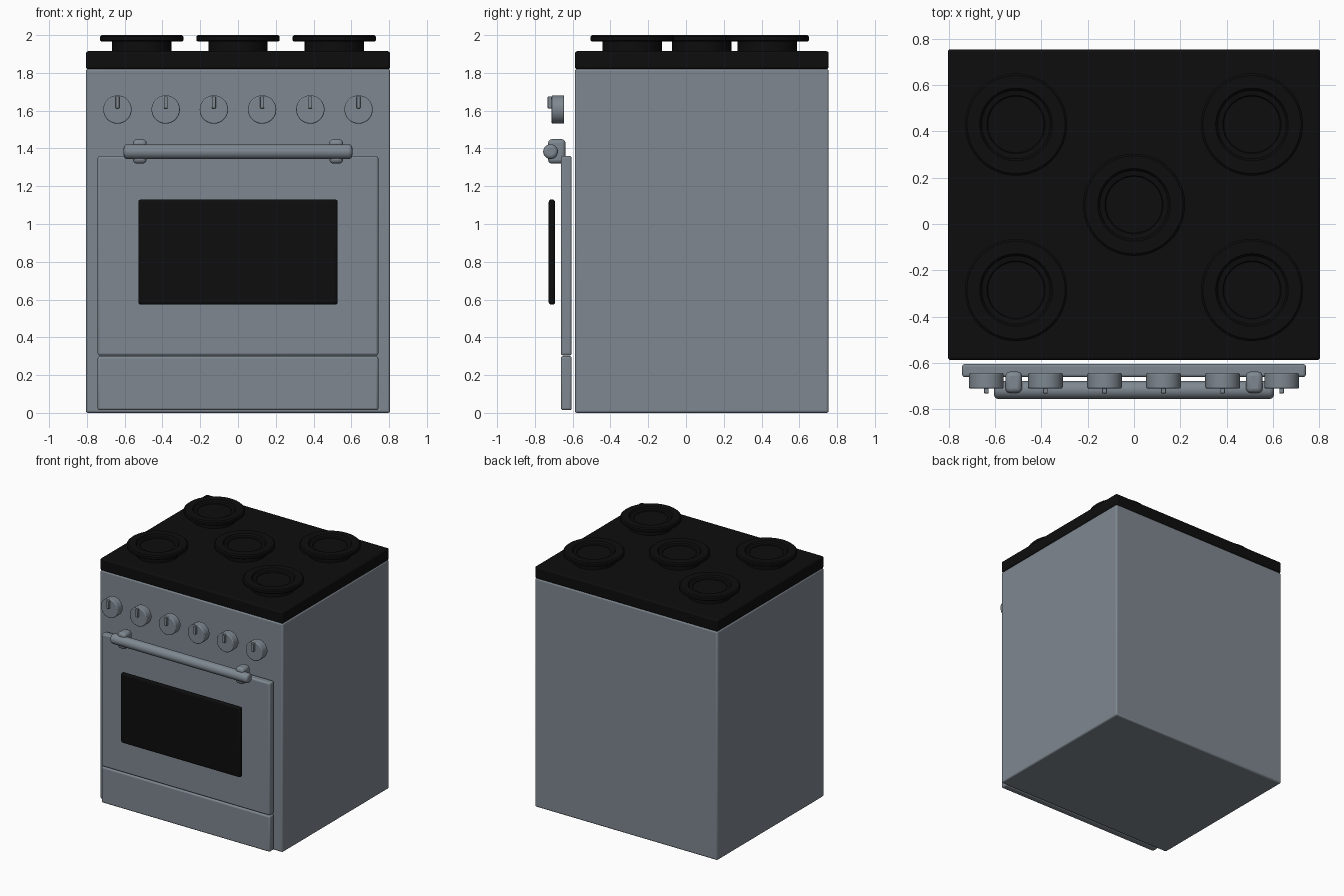
import bpy, bmesh, math
from mathutils import Matrix

cube = bpy.data.objects.get("Cube")
if cube:
    bpy.data.objects.remove(cube, do_unlink=True)


def material(name, color):
    m = bpy.data.materials.new(name)
    m.use_nodes = True
    m.diffuse_color = (*color, 1)
    m.node_tree.nodes["Principled BSDF"].inputs["Base Color"].default_value = (*color, 1)
    return m


STEEL = material("grey steel", (0.21, 0.245, 0.28))
BLACK = material("black enamel", (0.004, 0.004, 0.004))


def finish(name, bm, mat, bevel=0, segments=3):
    mesh = bpy.data.meshes.new(name)
    bmesh.ops.recalc_face_normals(bm, faces=bm.faces)
    bm.to_mesh(mesh)
    bm.free()
    mesh.materials.append(mat)
    obj = bpy.data.objects.new(name, mesh)
    bpy.context.collection.objects.link(obj)
    if bevel:
        mod = obj.modifiers.new("rounded edges", "BEVEL")
        mod.width, mod.segments = bevel, segments
        mod.limit_method = "ANGLE"
    bpy.ops.object.select_all(action="DESELECT")
    obj.select_set(True)
    bpy.context.view_layer.objects.active = obj
    bpy.ops.object.shade_smooth_by_angle(angle=math.radians(35))
    return obj


def box(name, x, y, z, mat, bevel):
    """Rounded box between (low, high) limits on each axis."""
    bm = bmesh.new()
    bmesh.ops.create_cube(bm, size=1)
    for v in bm.verts:
        v.co = [(lo + hi) / 2 + c * (hi - lo) for c, (lo, hi) in zip(v.co, (x, y, z))]
    return finish(name, bm, mat, bevel)


def cylinder(name, radius, depth, center, axis, mat, bevel, sides=48):
    bm = bmesh.new()
    turn = {"x": Matrix.Rotation(math.pi / 2, 4, "Y"),
            "y": Matrix.Rotation(math.pi / 2, 4, "X")}[axis]
    bmesh.ops.create_cone(bm, cap_ends=True, segments=sides, radius1=radius, radius2=radius,
                          depth=depth, matrix=Matrix.Translation(center) @ turn)
    return finish(name, bm, mat, bevel)


def lathe(name, profile, center, mat, sides=48):
    """Spin a closed or axis-touching (radius, z) profile around z."""
    bm = bmesh.new()
    verts = [bm.verts.new((r, 0, z)) for r, z in profile]
    edges = [bm.edges.new(pair) for pair in zip(verts, verts[1:])]
    bmesh.ops.spin(bm, geom=verts + edges, cent=(0, 0, 0), axis=(0, 0, 1),
                   angle=math.tau, steps=sides)
    bmesh.ops.remove_doubles(bm, verts=bm.verts, dist=0.0001)
    bmesh.ops.translate(bm, verts=bm.verts, vec=center)
    return finish(name, bm, mat)


# Cabinet and cooktop
W, FRONT, BACK = 0.805, -0.588, 0.755
box("cabinet", (-W, W), (FRONT, BACK), (0, 1.822), STEEL, 0.012)
box("cooktop", (-W, W), (FRONT, BACK), (1.82, 1.915), BLACK, 0.012)

# Door, drawer and window stand proud of the cabinet front
box("oven_door", (-0.743, 0.743), (-0.662, -0.605), (0.304, 1.36), STEEL, 0.012)
box("drawer", (-0.743, 0.743), (-0.662, -0.605), (0.014, 0.301), STEEL, 0.012)
box("oven_window", (-0.528, 0.528), (-0.727, -0.693), (0.573, 1.13), BLACK, 0.014)

# Handle bar on two brackets
cylinder("door_handle", 0.039, 1.21, (0, -0.717, 1.383), "x", STEEL, 0.018)
for side, s in (("left", 1), ("right", -1)):
    box(side + "_handle_bracket", (s * 0.52 - 0.036, s * 0.52 + 0.036),
        (-0.73, -0.638), (1.32, 1.449), STEEL, 0.02)

# Row of control knobs with pointers
for i in range(6):
    x = (i - 2.5) * 0.2553
    cylinder(f"knob_{i + 1}", 0.075, 0.066, (x, -0.678, 1.606), "y", STEEL, 0.006)
    box(f"knob_pointer_{i + 1}", (x - 0.01, x + 0.01), (-0.732, -0.70),
        (1.612, 1.676), STEEL, 0.003)

# Burners: pedestal with a wide, shallow dished plate
BURNER = [(0, 1.90), (0.157, 1.90), (0.157, 1.965), (0.212, 1.965), (0.221, 1.972),
          (0.221, 1.992), (0.212, 2.0), (0.157, 2.0), (0.148, 1.988), (0.126, 1.985),
          (0.122, 1.98), (0, 1.98)]
SPOTS = [(0, 0.083)] + [(sx * 0.51, y) for sx in (-1, 1) for y in (0.43, -0.285)]
for i, (x, y) in enumerate(SPOTS):
    lathe(f"burner_{i + 1}", BURNER, (x, y, 0), BLACK)
